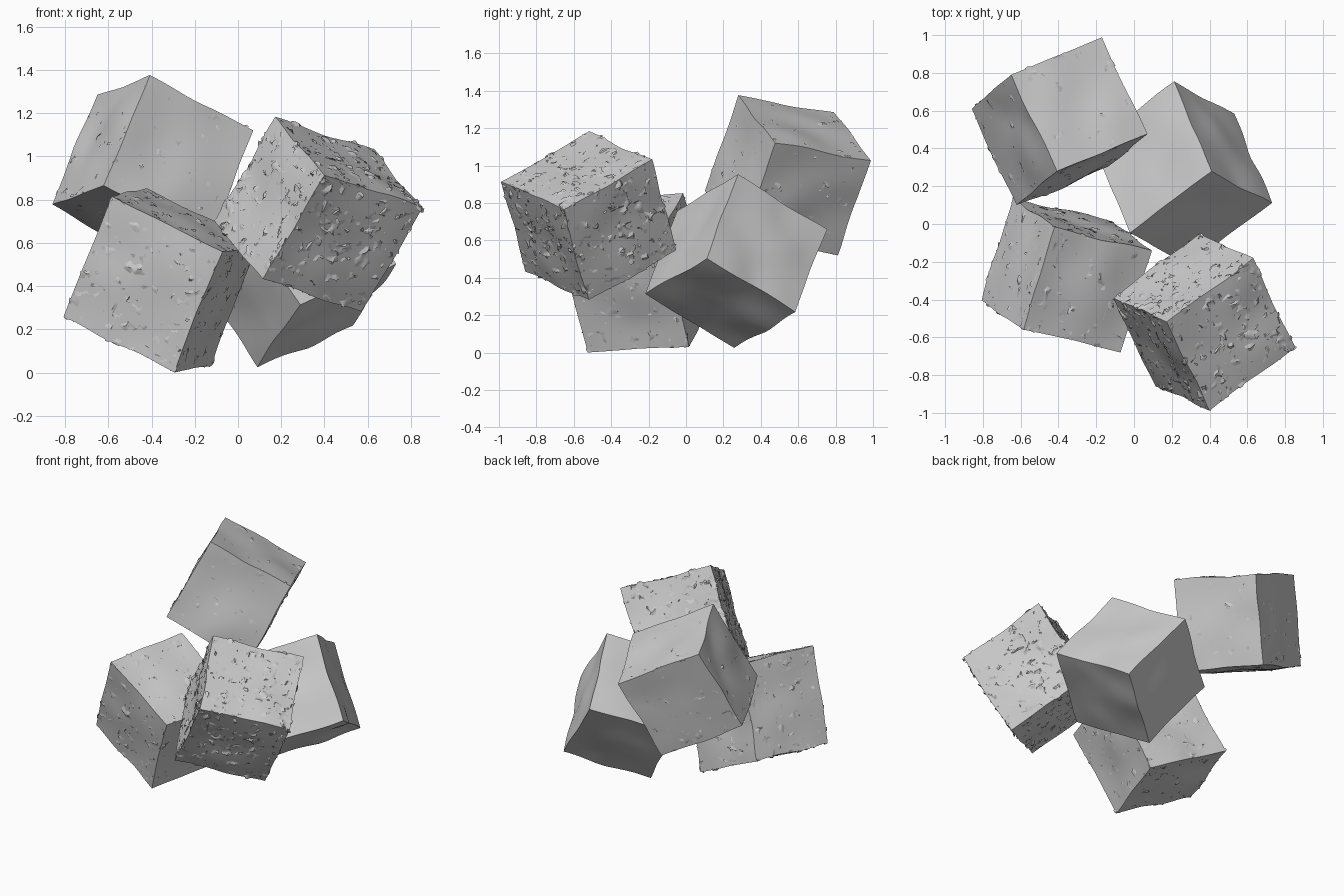
import bpy, bmesh
from mathutils import Vector, noise

if "Cube" in bpy.data.objects:
    bpy.data.objects.remove(bpy.data.objects["Cube"])

WOBBLE = 0.022


def ice_block(name, corner, edges, seed, cuts, chips=0.0, cover=None):
    """Wavy cube spanned by three edges leaving its top corner."""
    e = [Vector(v) for v in edges]
    centre = Vector(corner) + (e[0] + e[1] + e[2]) / 2
    bm = bmesh.new()
    bmesh.ops.create_cube(bm, size=1)
    bmesh.ops.subdivide_edges(bm, edges=bm.edges[:], cuts=cuts, use_grid_fill=True)
    for v in bm.verts:
        c = v.co.copy()
        p = centre + e[0] * c.x + e[1] * c.y + e[2] * c.z
        # calm the waves at the corners so the overall block keeps its size
        calm = 1 - 0.7 * min(1, abs(c.x * c.y * c.z) * 8)
        p += noise.noise_vector(p * 3.5 + Vector((seed, 0, 0))) * WOBBLE * calm
        if chips:
            p += noise.noise_vector(p * 30 + Vector((0, seed, 0))) * chips
        v.co = Vector((p.x, p.y, max(p.z, 0)))
    bmesh.ops.recalc_face_normals(bm, faces=bm.faces[:])
    if cover is not None:
        # keep only ragged patches of the crust
        gone = []
        for f in bm.faces:
            p = f.calc_center_median()
            q = Vector((p.x * 14, p.y * 14, p.z * 22 + seed))
            if noise.noise(q) + 0.4 * noise.noise(q * 2.7) < cover:
                gone.append(f)
        bmesh.ops.delete(bm, geom=gone, context='FACES')
    mesh = bpy.data.meshes.new(name)
    bm.to_mesh(mesh)
    bm.free()
    obj = bpy.data.objects.new(name, mesh)
    bpy.context.collection.objects.link(obj)
    bpy.ops.object.select_all(action='DESELECT')
    obj.select_set(True)
    bpy.context.view_layer.objects.active = obj
    bpy.ops.object.shade_smooth_by_angle(angle=0.5)
    return obj


# name, top corner, three edges, crust roughness, crust threshold (low = more)
blocks = [
    ("upper_block", (-0.41, 0.28, 1.375),
     [(-0.24, 0.51, -0.09), (0.48, 0.20, -0.255), (-0.21, -0.18, -0.51)], 0.012, 0.45),
    ("rear_block", (0.415, 0.28, 0.95),
     [(-0.20, 0.475, -0.29), (0.315, -0.17, -0.445), (-0.44, -0.325, -0.19)], 0.0, None),
    ("right_block", (0.175, -0.52, 1.18),
     [(0.455, 0.34, -0.15), (0.225, -0.47, -0.265), (-0.285, 0.13, -0.485)], 0.018, 0.1),
    ("left_block", (-0.585, -0.56, 0.82),
     [(0.165, 0.54, 0.03), (0.515, -0.12, -0.26), (-0.22, 0.155, -0.56)], 0.014, 0.3),
]

for i, (name, corner, edges, chips, cover) in enumerate(blocks):
    seed = 7.3 * i + 2.1
    # smooth outer skin
    ice_block(name, corner, edges, seed, 15)
    # rough frost patches breaking through the skin
    if cover is not None:
        ice_block(name + "_crust", corner, edges, seed, 47, chips, cover)
